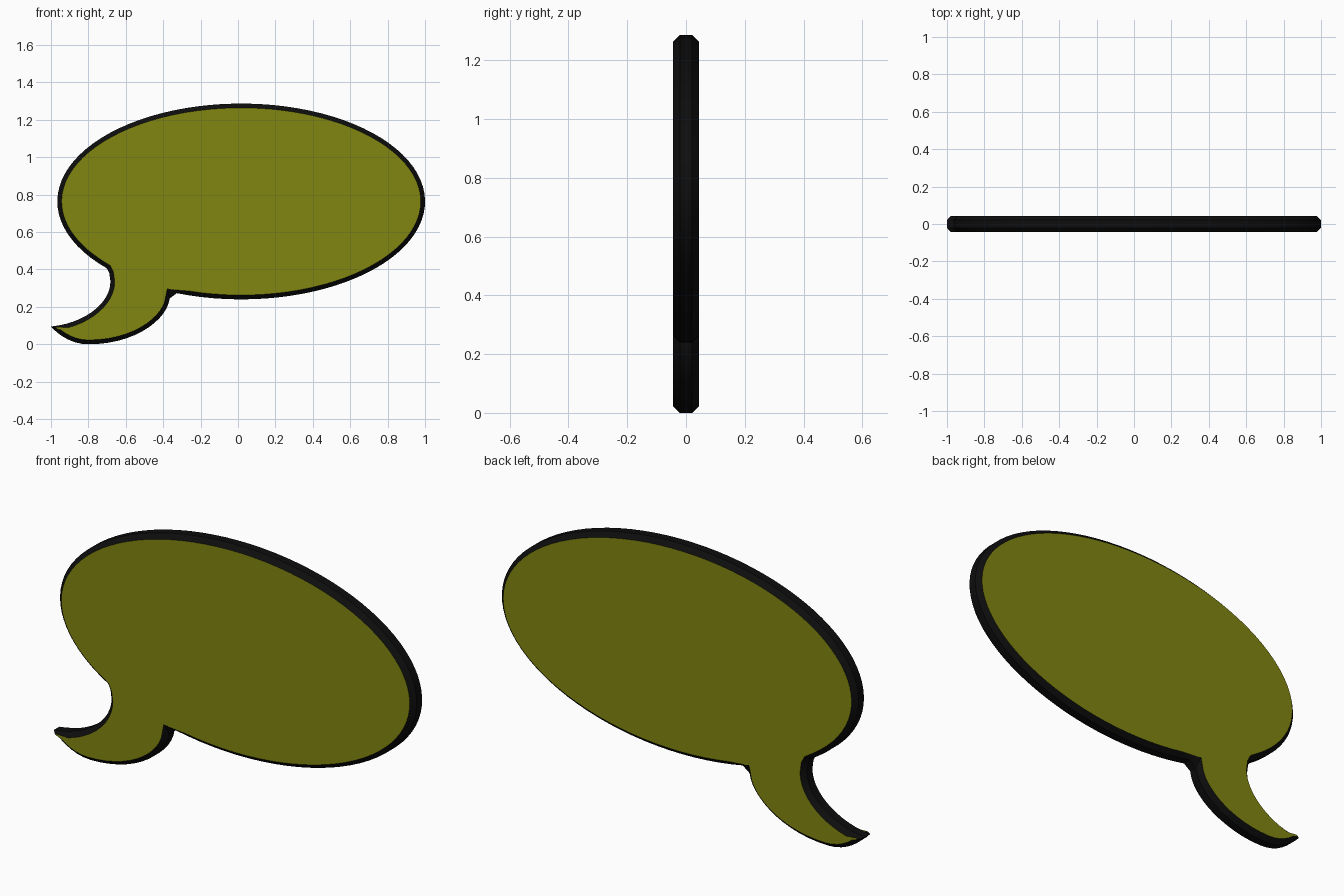
import bpy, bmesh, math
from mathutils import Vector
from mathutils.geometry import interpolate_bezier

if "Cube" in bpy.data.objects:
    bpy.data.objects.remove(bpy.data.objects["Cube"])

HALF = 0.044      # half thickness
FLAT = 0.021      # half height of the vertical edge band
INSET = 0.023     # chamfer width seen from the front


def material(name, color):
    m = bpy.data.materials.new(name)
    m.diffuse_color = color
    m.use_nodes = True
    m.node_tree.nodes["Principled BSDF"].inputs["Base Color"].default_value = m.diffuse_color
    return m


def bezier(a, b, c, d, n):
    return [Vector(p[:2]) for p in interpolate_bezier(*[Vector((*q, 0)) for q in (a, b, c, d)], n)]


# Outline: big ellipse, left open where the tail joins, counter-clockwise
N = 84
a0, a1 = math.radians(249.5), math.radians(583.1)
outline = []
for i in range(N + 1):
    a = a0 + (a1 - a0) * i / N
    outline.append(Vector((0.017 + 0.983 * math.cos(a), 0.7635 + 0.5235 * math.sin(a))))

# Curved tail: neck, inner curve, tip, outer curve back to the notch
outline.append(Vector((-0.688, 0.38)))
outline += bezier((-0.682, 0.335), (-0.682, 0.22), (-0.82, 0.112), (-1.0, 0.095), 14)
outline += bezier((-1.0, 0.095), (-0.96, 0.05), (-0.89, 0.0), (-0.80, 0.0), 8)[1:]
outline += bezier((-0.80, 0.0), (-0.55, 0.0), (-0.38, 0.13), (-0.365, 0.245), 14)[1:]


# Inner outline: each point moved inward along its averaged normal
def offset(pts, dist):
    out = []
    for i, p in enumerate(pts):
        d1 = (p - pts[i - 1]).normalized()
        d2 = (pts[(i + 1) % len(pts)] - p).normalized()
        t = (d1 + d2).normalized()
        out.append(p + Vector((-t.y, t.x)) * dist)
    return out


inner = offset(outline, INSET)
# Notch corner runs deeper into the face
inner[0] = Vector((-0.352, 0.292))
inner[-1] = Vector((-0.378, 0.298))


def make_object(name, loops, mat, caps):
    bm = bmesh.new()
    rings = [[bm.verts.new((p.x, y, p.y)) for p in pts] for pts, y in loops]
    n = len(rings[0])
    if caps:
        for r in rings:
            bm.faces.new(r)
        rings[1] and bm.faces.ensure_lookup_table()
        bm.faces[1].normal_flip()
    else:
        for r, s in zip(rings, rings[1:]):
            for i in range(n):
                j = (i + 1) % n
                bm.faces.new((r[i], r[j], s[j], s[i]))
    me = bpy.data.meshes.new(name)
    bm.to_mesh(me)
    bm.free()
    me.materials.append(mat)
    ob = bpy.data.objects.new(name, me)
    bpy.context.collection.objects.link(ob)
    return ob


olive = material("olive", (0.22, 0.24, 0.005, 1))
black = material("black", (0.004, 0.004, 0.004, 1))

# Chamfered black rim around the edge
rim = make_object("bubble_rim",
                  [(inner, -HALF), (outline, -FLAT), (outline, FLAT), (inner, HALF)],
                  black, False)
# Flat coloured front and back faces
make_object("bubble_faces", [(inner, -HALF), (inner, HALF)], olive, True)

# Smooth the rim but keep the chamfer edges crisp
bpy.context.view_layer.objects.active = rim
rim.select_set(True)
bpy.ops.object.shade_smooth_by_angle(angle=math.radians(30))
bpy.ops.object.select_all(action='DESELECT')
